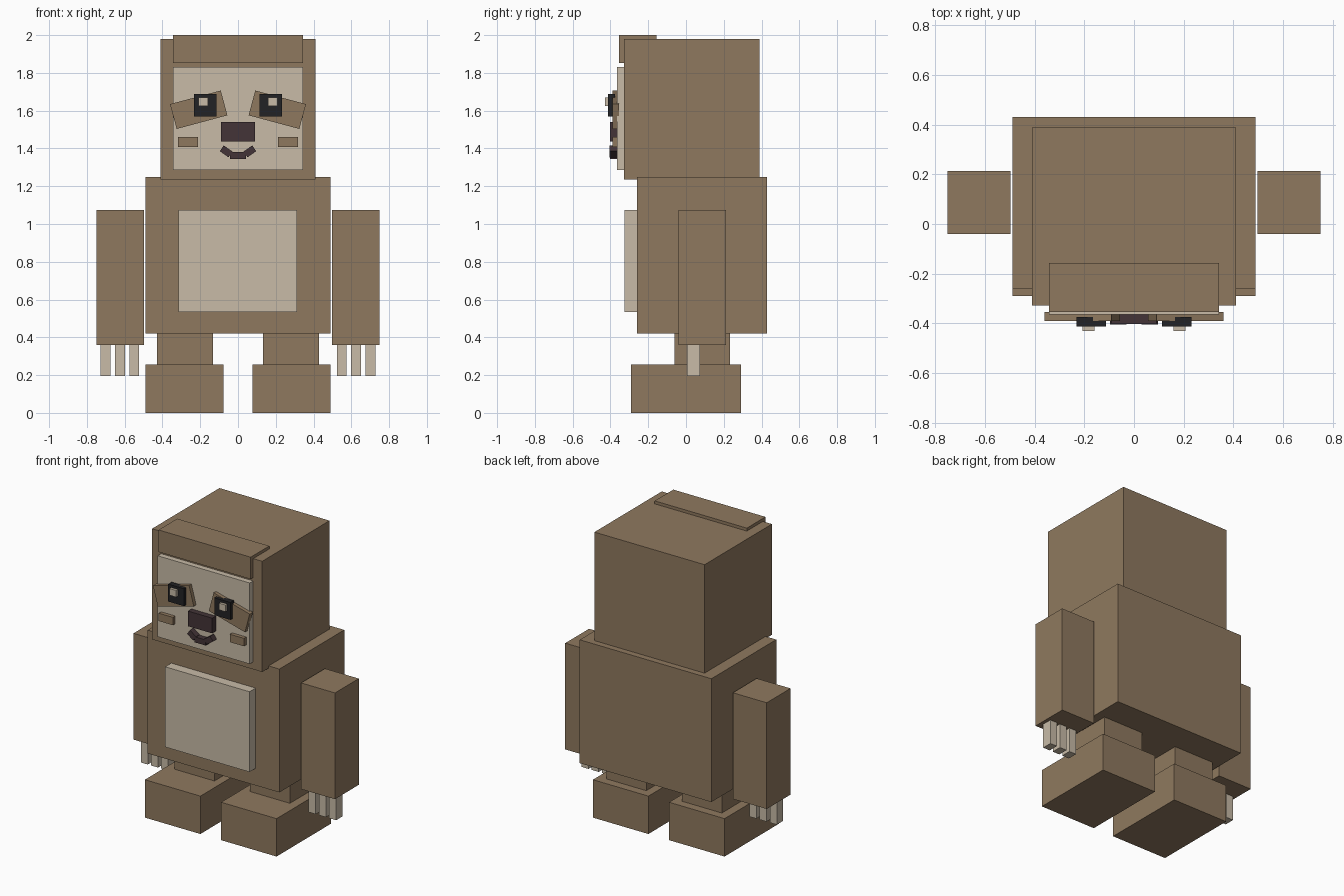
import bpy, bmesh, math
from mathutils import Matrix, Vector

if "Cube" in bpy.data.objects:
    bpy.data.objects.remove(bpy.data.objects["Cube"])


def material(name, rgb):
    m = bpy.data.materials.new(name)
    m.diffuse_color = (*rgb, 1)
    m.use_nodes = True
    m.node_tree.nodes["Principled BSDF"].inputs["Base Color"].default_value = m.diffuse_color
    return m


BROWN = material("brown_fur", (0.275, 0.191, 0.114))
CREAM = material("cream_fur", (0.578, 0.497, 0.386))
PLUM = material("dark_plum", (0.056, 0.034, 0.038))
BLACK = material("eye_black", (0.016, 0.016, 0.018))


def box(name, mat, x, y, z, tilt=0):
    """Box from (min, max) ranges, tilted about its own front-back axis."""
    lo, hi = Vector((x[0], y[0], z[0])), Vector((x[1], y[1], z[1]))
    size = hi - lo
    bm = bmesh.new()
    bmesh.ops.create_cube(bm, size=1, matrix=Matrix.Diagonal((*size, 1)))
    mesh = bpy.data.meshes.new(name)
    bm.to_mesh(mesh)
    bm.free()
    mesh.materials.append(mat)
    ob = bpy.data.objects.new(name, mesh)
    ob.location = (lo + hi) / 2
    ob.rotation_euler.y = math.radians(tilt)
    bpy.context.collection.objects.link(ob)
    return ob


def pair(name, mat, x, y, z, tilt=0):
    """Same box on both sides."""
    for s, label in ((1, "right"), (-1, "left")):
        xs = sorted((s * x[0], s * x[1]))
        box(f"{name}_{label}", mat, xs, y, z, s * tilt)


# Torso and head
box("body", BROWN, (-0.49, 0.49), (-0.26, 0.43), (0.42, 1.25))
box("belly", CREAM, (-0.315, 0.313), (-0.325, -0.255), (0.535, 1.075))
box("head", BROWN, (-0.41, 0.41), (-0.328, 0.388), (1.235, 1.98))
box("fringe", BROWN, (-0.343, 0.343), (-0.355, -0.157), (1.852, 2.0))
box("face", CREAM, (-0.343, 0.343), (-0.365, -0.32), (1.285, 1.83))

# Limbs
pair("leg", BROWN, (0.132, 0.43), (-0.062, 0.233), (0.25, 0.425))
pair("foot", BROWN, (0.077, 0.49), (-0.29, 0.29), (0.0, 0.255))
pair("arm", BROWN, (0.498, 0.75), (-0.04, 0.213), (0.36, 1.075))
for i in range(3):
    x0 = 0.523 + i * 0.076
    pair(f"claw_{i + 1}", CREAM, (x0, x0 + 0.052), (0.005, 0.073), (0.195, 0.37))

# Face details
pair("eye_patch", BROWN, (0.069, 0.347), (-0.39, -0.355), (1.537, 1.673), tilt=15)
pair("eye", BLACK, (0.113, 0.232), (-0.412, -0.375), (1.57, 1.687))
pair("eye_glint", CREAM, (0.16, 0.208), (-0.43, -0.405), (1.625, 1.67))
pair("cheek", BROWN, (0.212, 0.317), (-0.39, -0.36), (1.407, 1.46))
box("nose", PLUM, (-0.09, 0.09), (-0.403, -0.36), (1.438, 1.54))
box("mouth_middle", PLUM, (-0.042, 0.042), (-0.403, -0.36), (1.343, 1.38))
pair("mouth_corner", PLUM, (0.035, 0.091), (-0.404, -0.36), (1.366, 1.403), tilt=-35)
